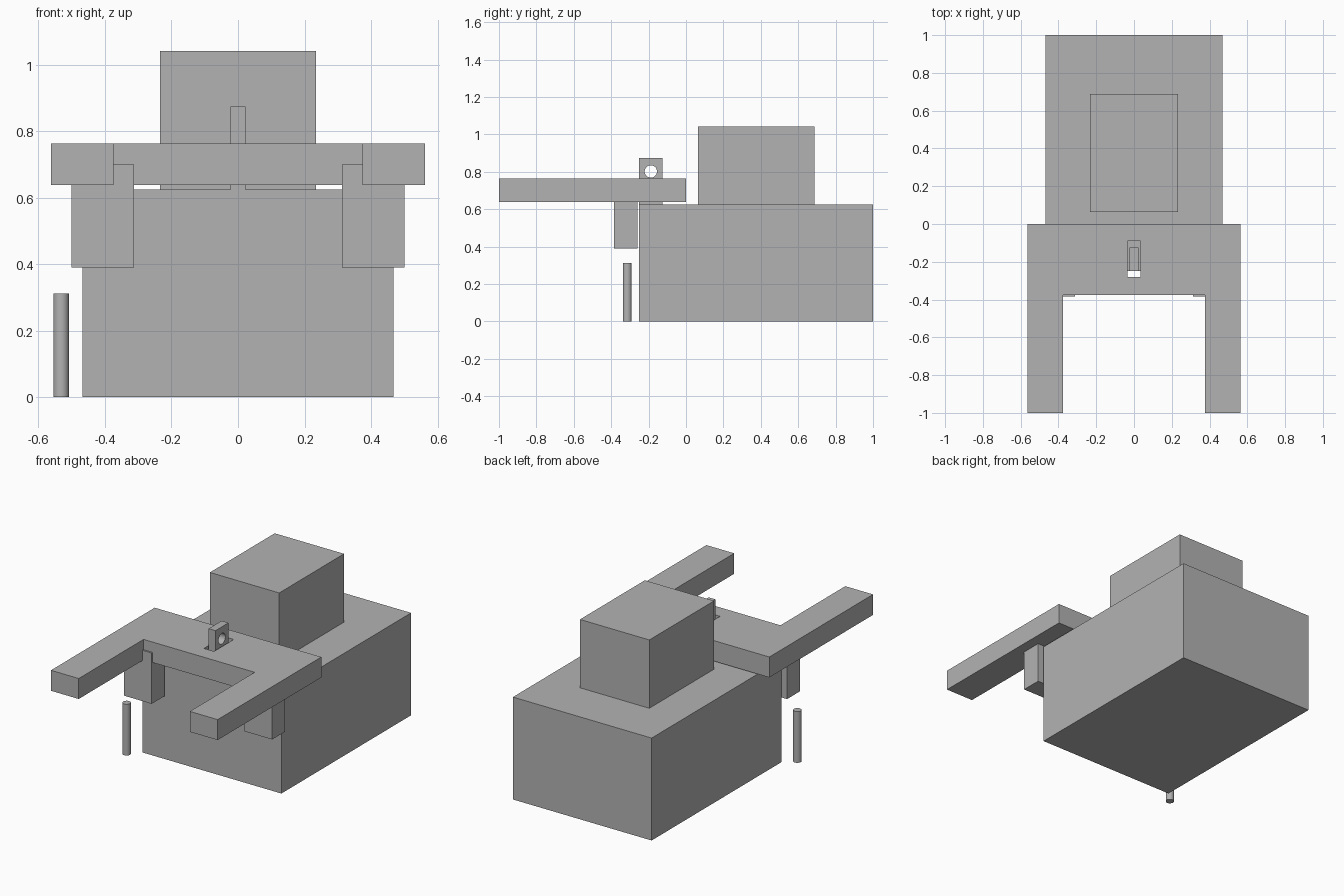
import bpy
import math

# Remove the default cube
cube = bpy.data.objects.get("Cube")
if cube:
    bpy.data.objects.remove(cube, do_unlink=True)

# Single flat colour
grey = bpy.data.materials.new("plain_grey")
grey.use_nodes = True
colour = (0.45, 0.45, 0.45, 1.0)
grey.diffuse_color = colour
grey.node_tree.nodes["Principled BSDF"].inputs["Base Color"].default_value = colour


def prism(name, outline, z0, z1):
    """Extrude a flat xy outline between two heights."""
    n = len(outline)
    verts = [(x, y, z) for z in (z0, z1) for x, y in outline]
    faces = [tuple(reversed(range(n))), tuple(range(n, 2 * n))]
    faces += [(i, (i + 1) % n, n + (i + 1) % n, n + i) for i in range(n)]
    mesh = bpy.data.meshes.new(name)
    mesh.from_pydata(verts, [], faces)
    mesh.materials.append(grey)
    obj = bpy.data.objects.new(name, mesh)
    bpy.context.collection.objects.link(obj)
    return obj


def box(name, x, y, z):
    """Box from (min, max) pairs."""
    return prism(name, [(x[0], y[0]), (x[1], y[0]), (x[1], y[1]), (x[0], y[1])], *z)


def cylinder(name, radius, depth, location, rotation=(0, 0, 0)):
    bpy.ops.mesh.primitive_cylinder_add(vertices=32, radius=radius, depth=depth,
                                        location=location, rotation=rotation)
    obj = bpy.context.object
    obj.name = name
    obj.data.materials.append(grey)
    bpy.ops.object.shade_smooth_by_angle(angle=math.radians(30))
    return obj


def cut(obj, cutter):
    """Subtract the cutter from obj, then hide it."""
    mod = obj.modifiers.new("cut", "BOOLEAN")
    mod.operation = "DIFFERENCE"
    mod.solver = "EXACT"
    mod.object = cutter
    bpy.context.view_layer.objects.active = obj
    bpy.ops.object.modifier_apply(modifier=mod.name)
    bpy.data.objects.remove(cutter, do_unlink=True)


# Main body and the block on top
box("body", (-0.468, 0.468), (-0.25, 1.0), (0, 0.625))
box("upper_block", (-0.234, 0.234), (0.063, 0.688), (0.625, 1.042))

# Fork plate with two forward arms and a central slot
half = [(0.375, -0.375), (0.375, -1.0), (0.5625, -1.0), (0.5625, 0.0)]
outline = half + [(-x, y) for x, y in reversed(half)]
fork = prism("fork_plate", outline, 0.638, 0.763)
cut(fork, box("slot_cutter", (-0.034, 0.034), (-0.28, -0.09), (0.5, 0.9)))

# Lug with a cross hole, rising through the slot
lug = box("lug", (-0.023, 0.023), (-0.25, -0.125), (0.625, 0.875))
cut(lug, cylinder("hole_cutter", 0.033, 0.3, (0, -0.188, 0.802), (0, math.pi / 2, 0)))

# Brackets under the fork arms
for side, sign in (("left", 1), ("right", -1)):
    box(side + "_bracket", sorted((sign * 0.313, sign * 0.5)), (-0.385, -0.26), (0.39, 0.70))

# Loose pin standing beside the body
cylinder("pin", 0.0235, 0.3125, (-0.532, -0.314, 0.15625))
